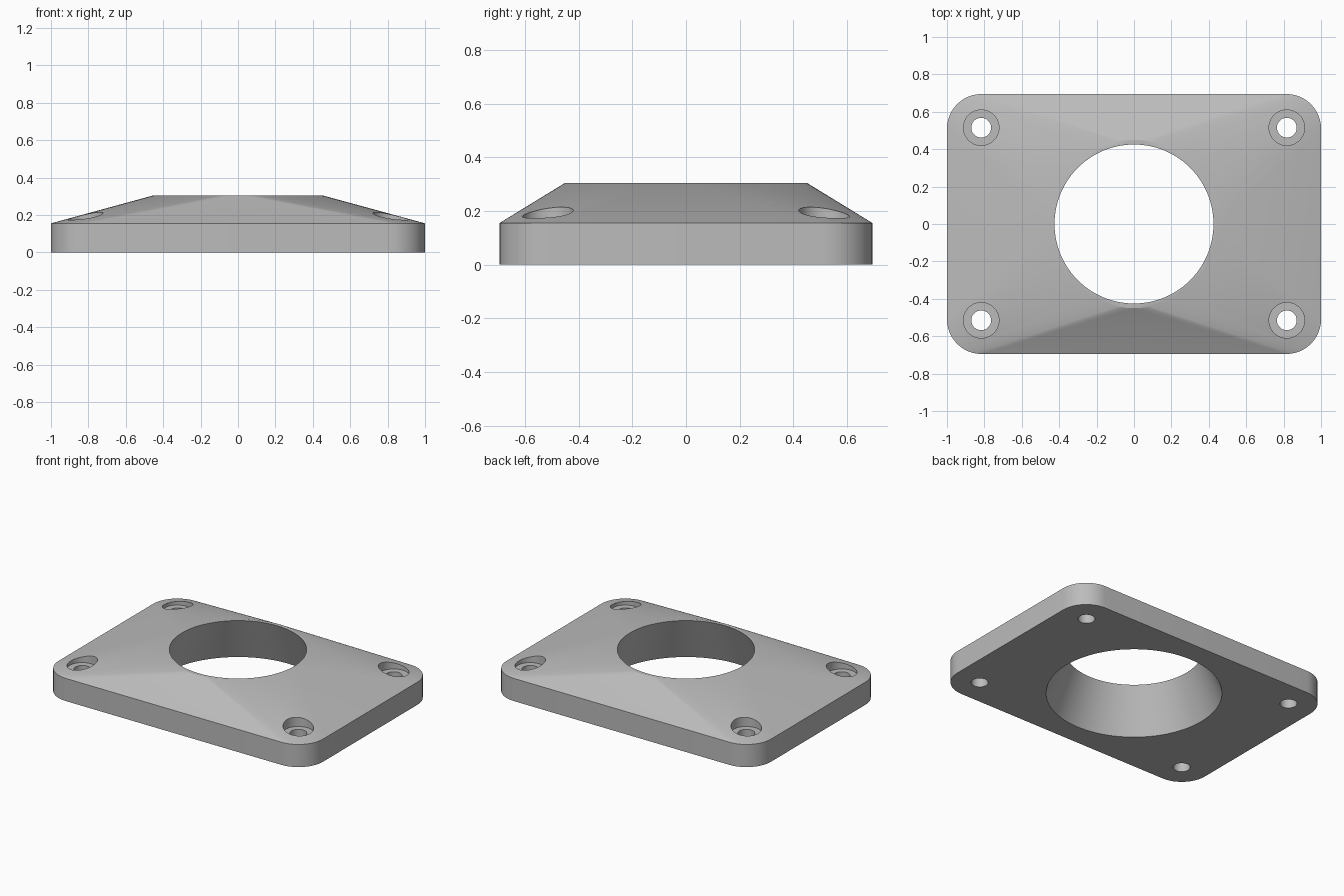
import bpy, bmesh
from math import cos, sin, pi, radians

default = bpy.data.objects.get("Cube")
if default:
    bpy.data.objects.remove(default, do_unlink=True)

HALF_X, HALF_Y, CORNER = 1.0, 0.695, 0.185
EDGE_Z, TOP_Z, TOP_R = 0.155, 0.305, 0.45
BORE_TOP, BORE_BOTTOM = 0.425, 0.545
HOLE_X, HOLE_Y = 0.817, 0.515

grey = bpy.data.materials.new("plain grey")
grey.use_nodes = True
colour = (0.5, 0.5, 0.5, 1)
grey.diffuse_color = colour
grey.node_tree.nodes["Principled BSDF"].inputs["Base Color"].default_value = colour


def new_object(name, bm):
    mesh = bpy.data.meshes.new(name)
    bm.to_mesh(mesh)
    bm.free()
    mesh.materials.append(grey)
    obj = bpy.data.objects.new(name, mesh)
    bpy.context.collection.objects.link(obj)
    return obj


def cone(name, x, y, z0, z1, r0, r1, segments):
    bpy.ops.mesh.primitive_cone_add(vertices=segments, radius1=r0, radius2=r1,
                                    depth=z1 - z0, location=(x, y, (z0 + z1) / 2))
    obj = bpy.context.object
    obj.name = name
    obj.data.materials.append(grey)
    return obj


def rounded_rectangle(steps=12):
    points = []
    for quarter, (sx, sy) in enumerate(((1, 1), (-1, 1), (-1, -1), (1, -1))):
        for i in range(steps + 1):
            a = (quarter + i / steps) * pi / 2
            points.append((sx * (HALF_X - CORNER) + CORNER * cos(a),
                           sy * (HALF_Y - CORNER) + CORNER * sin(a)))
    return points


# Flange body: rounded plate blending up to a round top
bm = bmesh.new()
for x, y in rounded_rectangle():
    bm.verts.new((x, y, 0))
    bm.verts.new((x, y, EDGE_Z))
for i in range(96):
    a = 2 * pi * i / 96
    bm.verts.new((TOP_R * cos(a), TOP_R * sin(a), TOP_Z))
bmesh.ops.convex_hull(bm, input=bm.verts[:])
bmesh.ops.dissolve_limit(bm, angle_limit=radians(0.1), verts=bm.verts[:], edges=bm.edges[:])
bmesh.ops.recalc_face_normals(bm, faces=bm.faces[:])
flange = new_object("flange_plate", bm)

# Tapered central bore, extended past both faces
slope = (BORE_TOP - BORE_BOTTOM) / TOP_Z
cutters = [cone("bore_cutter", 0, 0, -0.1, 0.4,
                BORE_BOTTOM - 0.1 * slope, BORE_BOTTOM + 0.4 * slope, 96)]

# Counterbored screw holes in the corners
for sx in (-1, 1):
    for sy in (-1, 1):
        x, y = sx * HOLE_X, sy * HOLE_Y
        cutters.append(cone("counterbore_cutter", x, y, 0.15, 0.5, 0.095, 0.095, 48))
        cutters.append(cone("screw_hole_cutter", x, y, -0.1, 0.3, 0.053, 0.053, 32))

bpy.ops.object.select_all(action='DESELECT')
bpy.context.view_layer.objects.active = flange
flange.select_set(True)
for cutter in cutters:
    cutter.hide_render = True
    mod = flange.modifiers.new("cut", 'BOOLEAN')
    mod.operation = 'DIFFERENCE'
    mod.solver = 'EXACT'
    mod.object = cutter
    bpy.ops.object.modifier_apply(modifier=mod.name)
    bpy.data.objects.remove(cutter, do_unlink=True)

# Soft blend on the slopes, crisp rims
bpy.ops.object.shade_smooth_by_angle(angle=radians(20))
